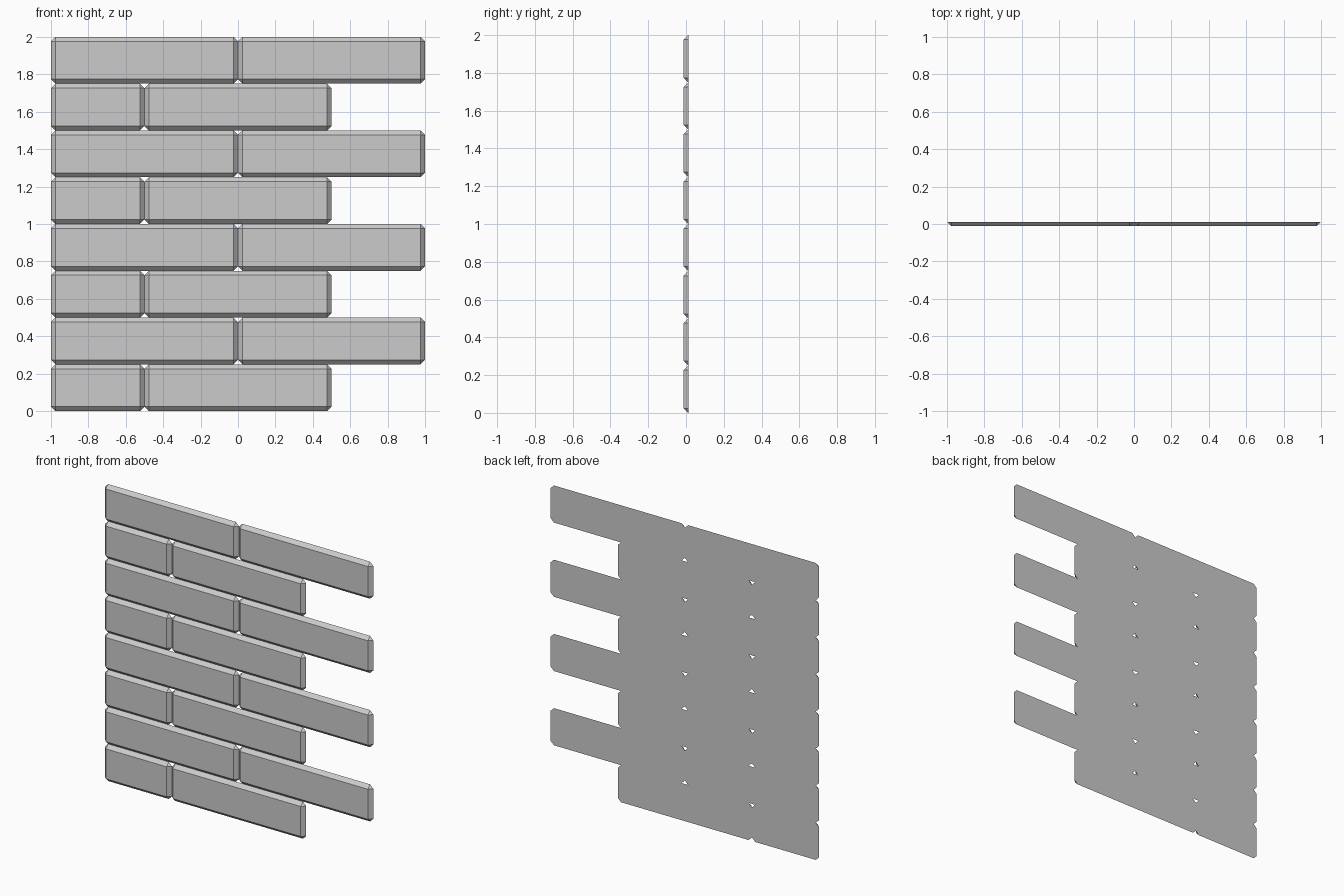
import bpy, bmesh

if "Cube" in bpy.data.objects:
    bpy.data.objects.remove(bpy.data.objects["Cube"])

ROW_H = 0.25      # brick height
CH = 0.024        # chamfer size, equal to the brick depth
Y0, Y1 = -CH / 2, CH / 2


def brick(name, x0, x1, z0, z1):
    """Flat-backed brick: inset front face, 45 degree sides, clipped corners."""
    bm = bmesh.new()
    a, b, c, d = x0 + CH, x1 - CH, z0 + CH, z1 - CH
    front = [bm.verts.new((x, Y0, z)) for x, z in ((a, c), (b, c), (b, d), (a, d))]
    back = [bm.verts.new((x, Y1, z)) for x, z in (
        (a, z0), (b, z0), (x1, c), (x1, d), (b, z1), (a, z1), (x0, d), (x0, c))]
    bm.faces.new(front)
    bm.faces.new(back[::-1])
    for i in range(4):
        j = (i + 1) % 4
        # sloped side, then the triangular corner
        bm.faces.new((front[i], back[2 * i], back[2 * i + 1], front[j]))
        bm.faces.new((front[j], back[2 * i + 1], back[(2 * i + 2) % 8]))
    bmesh.ops.recalc_face_normals(bm, faces=bm.faces)
    mesh = bpy.data.meshes.new(name)
    bm.to_mesh(mesh)
    bm.free()
    bpy.context.collection.objects.link(bpy.data.objects.new(name, mesh))


# Eight courses: half + full brick alternating with two full bricks
for row in range(8):
    z = row * ROW_H
    joints = (-1, 0, 1) if row % 2 else (-1, -0.5, 0.5)
    for side, x0, x1 in zip(("left", "right"), joints, joints[1:]):
        brick(f"brick_row{row + 1}_{side}", x0, x1, z, z + ROW_H)
